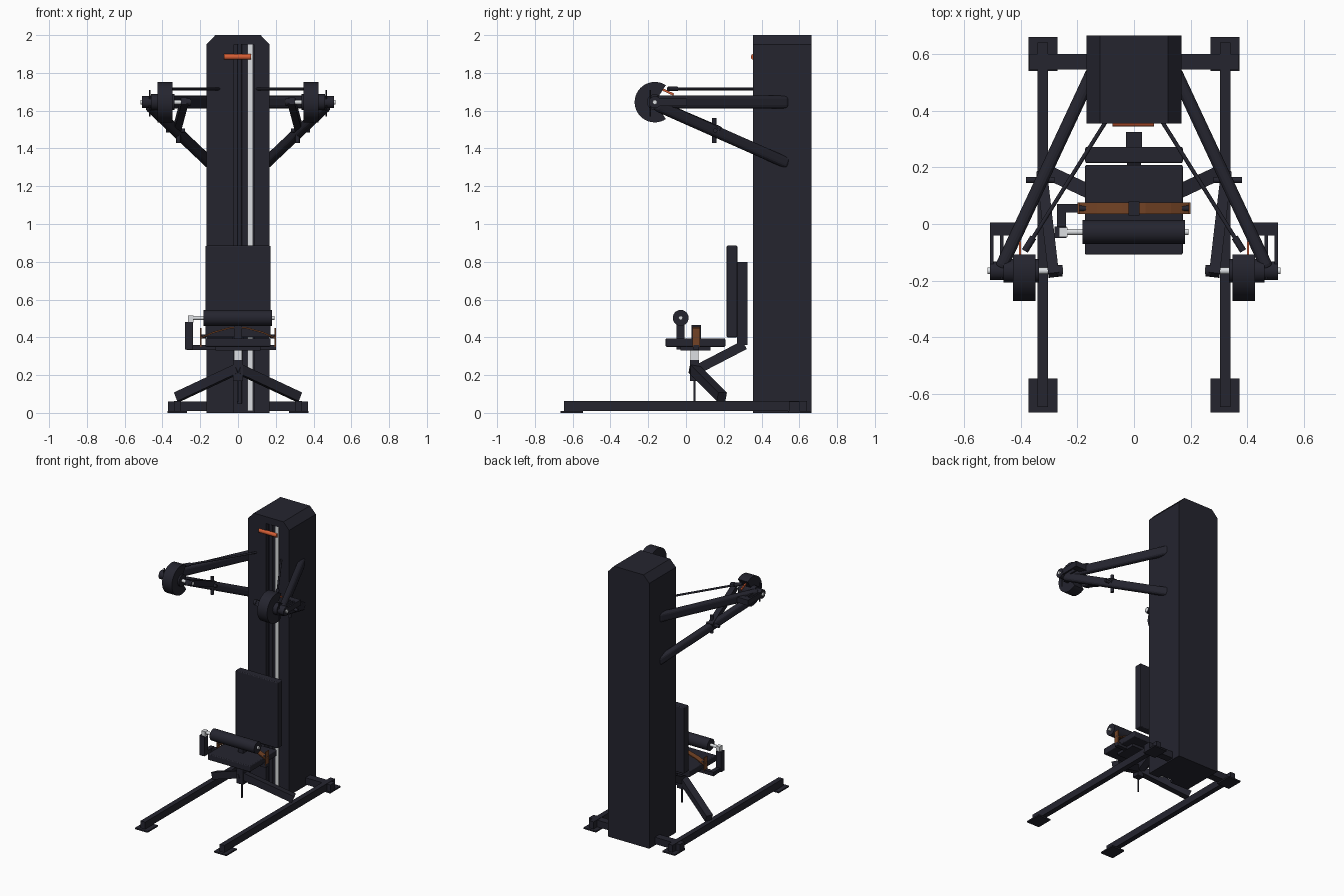
import bpy, bmesh, math
from mathutils import Vector, Matrix

if "Cube" in bpy.data.objects:
    bpy.data.objects.remove(bpy.data.objects["Cube"], do_unlink=True)


def material(name, rgb):
    m = bpy.data.materials.new(name)
    m.use_nodes = True
    m.diffuse_color = (*rgb, 1)
    m.node_tree.nodes["Principled BSDF"].inputs["Base Color"].default_value = (*rgb, 1)
    return m


DARK = material("dark steel", (0.018, 0.018, 0.028))
CHROME = material("chrome", (0.72, 0.74, 0.76))
BROWN = material("brown strap", (0.17, 0.055, 0.018))
ORANGE = material("orange grip", (0.65, 0.11, 0.035))


def finish(name, bm, mat, bevel=0, smooth=False):
    bmesh.ops.recalc_face_normals(bm, faces=bm.faces[:])
    me = bpy.data.meshes.new(name)
    bm.to_mesh(me)
    bm.free()
    me.materials.append(mat)
    ob = bpy.data.objects.new(name, me)
    bpy.context.collection.objects.link(ob)
    if bevel:
        mod = ob.modifiers.new("soft edges", 'BEVEL')
        mod.width, mod.segments = bevel, 3
    if smooth:
        bpy.ops.object.select_all(action='DESELECT')
        ob.select_set(True)
        bpy.context.view_layer.objects.active = ob
        bpy.ops.object.shade_smooth_by_angle(angle=math.radians(40))
    return ob


def box(name, x, y, z, mat=DARK, bevel=0):
    """Box from its extents along each axis."""
    bm = bmesh.new()
    bmesh.ops.create_cube(bm, size=1)
    for v in bm.verts:
        v.co = [sum(r) / 2 + c * abs(r[1] - r[0]) for r, c in zip((x, y, z), v.co)]
    return finish(name, bm, mat, bevel)


def frame(p, q):
    """Matrix at the middle of p-q with local z along it and local y upward."""
    p, q = Vector(p), Vector(q)
    d = (q - p).normalized()
    side = d.cross(Vector((0, 0, 1)))
    side = side.normalized() if side.length > 0.001 else Vector((1, 0, 0))
    up = side.cross(d)
    m = Matrix((side, up, d)).transposed().to_4x4()
    m.translation = (p + q) / 2
    return m, (q - p).length


def beam(name, p, q, width, height, mat=DARK, bevel=0):
    m, length = frame(p, q)
    bm = bmesh.new()
    bmesh.ops.create_cube(bm, size=1)
    bm.transform(m @ Matrix.Diagonal((width, height, length, 1)))
    return finish(name, bm, mat, bevel)


def rod(name, p, q, r, mat=DARK, sides=24):
    m, length = frame(p, q)
    bm = bmesh.new()
    bmesh.ops.create_cone(bm, cap_ends=True, segments=sides, radius1=r, radius2=r,
                          depth=length, matrix=m)
    return finish(name, bm, mat, smooth=True)


def prism(name, outline, a, b, axis, mat=DARK, smooth=False):
    """Extrude a 2D outline from a to b along the given axis."""
    def place(u, v):
        c = [u, v]
        c.insert(axis, a)
        return c
    bm = bmesh.new()
    face = bm.faces.new([bm.verts.new(place(*uv)) for uv in outline])
    new = bmesh.ops.extrude_face_region(bm, geom=[face])["geom"]
    shift = [0, 0, 0]
    shift[axis] = b - a
    bmesh.ops.translate(bm, vec=shift, verts=[g for g in new if isinstance(g, bmesh.types.BMVert)])
    return finish(name, bm, mat, smooth=smooth)


# Tower housing with a shallow front slot, and its chamfered cap
W, F, B = 0.167, 0.355, 0.665
prism("tower", [(-W, F), (-0.02, F), (-0.02, F + .03), (0.085, F + .03), (0.085, F),
                (W, F), (W, B), (-W, B)], 0, 1.95, 2)
prism("tower_cap", [(-W, 1.95), (W, 1.95), (0.12, 2), (-0.12, 2)], F, B, 1)
box("guide_strip", (0.05, 0.08), (F + .002, F + .03), (0.01, 1.95), CHROME)
rod("weight_cable", (0.01, F + .015, 0.05), (0.01, F + .015, 1.95), 0.012, DARK, 12)
rod("tower_grip", (-0.075, F + .003, 1.885), (0.07, F + .003, 1.885), 0.015, ORANGE)

# Floor frame
box("rear_crossbar", (-0.37, 0.37), (0.545, 0.6), (0.01, 0.06))
for s, side in ((1, "left"), (-1, "right")):
    box(side + "_floor_rail", (s * .303, s * .34), (-0.645, 0.64), (0.01, 0.062))
    for end, y in (("front", -0.605), ("rear", 0.6)):
        box(f"{side}_{end}_foot", (s * .27, s * .372), (y - .06, y + .06), (0, 0.01))
    beam(side + "_seat_strut", (0, 0.04, 0.235), (s * .32, 0.19, 0.085), 0.05, 0.05)

# Seat support
box("seat_sleeve", (-0.026, 0.026), (0.02, 0.07), (0.17, 0.28))
box("seat_post", (-0.02, 0.02), (0.025, 0.065), (0.26, 0.35), CHROME)
rod("seat_adjuster", (0, 0.045, 0.06), (0, 0.045, 0.18), 0.006, DARK, 12)
beam("back_strut", (0, 0.04, 0.22), (0, 0.31, 0.36), 0.05, 0.05)
box("back_post", (-0.028, 0.028), (0.27, 0.325), (0.36, 0.8))
box("back_pad", (-0.172, 0.172), (0.215, 0.272), (0.4, 0.885), DARK, 0.006)
box("seat_pad", (-0.173, 0.172), (-0.108, 0.208), (0.35, 0.395), DARK, 0.006)
box("seat_plate", (-0.12, 0.12), (-0.03, 0.13), (0.33, 0.352))

# Thigh roller and its side bracket
rod("thigh_roller", (-0.182, -0.028, 0.503), (0.18, -0.028, 0.503), 0.042, DARK, 32)
rod("roller_axle", (-0.26, -0.028, 0.503), (0.192, -0.028, 0.503), 0.011, CHROME)
box("roller_socket", (-0.265, -0.235), (-0.045, -0.012), (0.478, 0.515), CHROME)
box("roller_bracket", (-0.28, -0.238), (-0.05, -0.008), (0.335, 0.48))
box("bracket_arm", (-0.272, -0.24), (-0.05, 0.07), (0.335, 0.362))
box("bracket_bar", (-0.272, 0.2), (0.04, 0.07), (0.333, 0.36))

# Lap belt arched over the seat, with its buckle
arch = [(-0.2, .40), (-0.13, .43), (-0.04, .455), (0.04, .455), (0.13, .43), (0.2, .40)]
prism("lap_belt", arch + [(x, z - .008) for x, z in reversed(arch)], 0.035, 0.075, 1, BROWN)
box("belt_buckle", (-0.02, 0.02), (0.03, 0.08), (0.395, 0.465))
for s, side in ((1, "left"), (-1, "right")):
    box(side + "_belt_end", (s * .193, s * .2), (0.035, 0.075), (0.35, 0.45), BROWN)
    rod(side + "_belt_pin", (s * .17, 0.055, 0.405), (s * .2, 0.055, 0.405), 0.01, DARK, 12)

# Upper arms, mirrored
PY, PZ = -0.165, 1.645
for s, side in ((1, "left"), (-1, "right")):
    beam(side + "_upper_arm", (s * .472, -0.16, PZ), (s * .145, 0.54, PZ),
         0.045, 0.068, DARK, 0.018)
    beam(side + "_lower_arm", (s * .472, -0.16, 1.63), (s * .145, 0.54, 1.32),
         0.045, 0.06, DARK, 0.018)

    # C-shaped cam wheel, open to the rear
    turn = [math.radians(57 + 246 * i / 28) for i in range(29)]
    ring = [(PY + r * math.cos(t), PZ + r * math.sin(t))
            for r, ts in ((0.107, turn), (0.04, turn[::-1])) for t in ts]
    prism(side + "_cam_wheel", ring, s * .347, s * .427, 0, DARK, True)
    rod(side + "_cam_hub", (s * .335, PY, PZ), (s * .46, PY, PZ), 0.042)
    rod(side + "_pivot_axle", (s * .25, PY, PZ), (s * .517, PY, PZ), 0.012, CHROME)
    rod(side + "_inner_collar", (s * .272, PY, PZ), (s * .252, PY, PZ), 0.02)
    rod(side + "_outer_collar", (s * .45, PY, PZ), (s * .508, PY, PZ), 0.032)

    # Outer bracket
    box(side + "_bracket_bridge", (s * .4, s * .508), (-0.04, 0.005), (1.625, 1.665))
    for x in (0.46, 0.495):
        box(side + "_bracket_cheek", (s * x, s * (x + .012)), (-0.17, 0), (1.625, 1.665))
    rod(side + "_stop_pin", (s * .467, -0.19, 1.57), (s * .467, -0.19, 1.71), 0.004, DARK, 8)

    # Swing lever with its pins
    beam(side + "_swing_lever", (s * .283, -0.18, 1.65), (s * .325, 0.18, 1.495), 0.038, 0.04)
    rod(side + "_lever_cross_pin", (s * .28, 0.155, 1.495), (s * .38, 0.155, 1.495), 0.011)
    rod(side + "_lever_drop_pin", (s * .315, 0.15, 1.43), (s * .315, 0.15, 1.56), 0.012)

    # Pull cable and coloured tag
    rod(side + "_pull_cable", (s * .1, 0.36, 1.715), (s * .385, -0.095, 1.715), 0.007, DARK, 12)
    rod(side + "_cable_end", (s * .355, -0.047, 1.715), (s * .385, -0.095, 1.715), 0.012, DARK, 12)
    beam(side + "_cable_tag", (s * .402, -0.13, 1.715), (s * .402, -0.065, 1.685), 0.008, 0.012, ORANGE)
